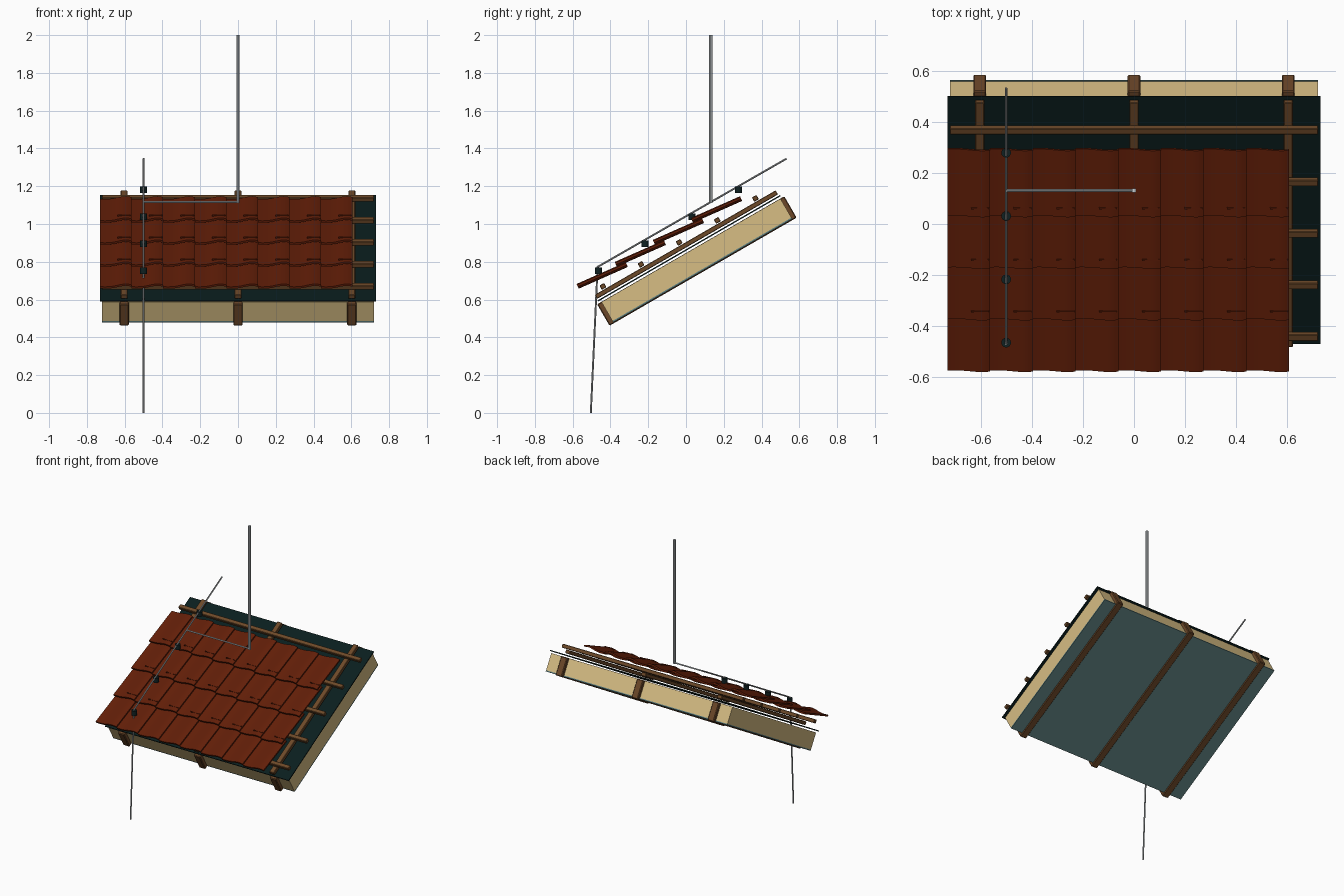
import bpy, bmesh, math
from mathutils import Matrix, Vector

if "Cube" in bpy.data.objects:
    bpy.data.objects.remove(bpy.data.objects["Cube"])


def material(name, rgb):
    m = bpy.data.materials.new(name)
    m.diffuse_color = (*rgb, 1)
    m.use_nodes = True
    m.node_tree.nodes["Principled BSDF"].inputs["Base Color"].default_value = m.diffuse_color
    return m


CLAY = material("red clay", (0.125, 0.0135, 0.0025))
WOOD = material("brown wood", (0.155, 0.068, 0.022))
RAFTER = material("dark brown wood", (0.15, 0.064, 0.022))
WOOL = material("tan insulation", (0.68, 0.51, 0.23))
MEMBRANE = material("dark teal membrane", (0.003, 0.013, 0.013))
LINING = material("grey teal lining", (0.115, 0.225, 0.225))
WIRE = material("grey wire", (0.40, 0.42, 0.43))
ROD = material("light grey metal", (0.58, 0.62, 0.64))
HOLDER = material("black plastic", (0.005, 0.015, 0.016))

SLOPE = Matrix.Rotation(math.radians(30), 4, 'X')  # roof plane frame


def finish(bm, name, mat, smooth=False):
    bmesh.ops.recalc_face_normals(bm, faces=bm.faces)
    me = bpy.data.meshes.new(name)
    bm.to_mesh(me)
    bm.free()
    me.materials.append(mat)
    ob = bpy.data.objects.new(name, me)
    bpy.context.collection.objects.link(ob)
    if smooth:
        bpy.context.view_layer.objects.active = ob
        ob.select_set(True)
        bpy.ops.object.shade_smooth_by_angle(angle=math.radians(40))
        ob.select_set(False)
    return ob


def add_box(bm, lo, hi, frame):
    lo, hi = Vector(lo), Vector(hi)
    size = Matrix.Diagonal((*(hi - lo), 1))
    bmesh.ops.create_cube(bm, size=1, matrix=frame @ Matrix.Translation((lo + hi) / 2) @ size)


def slab(name, lo, hi, mat, bevel=0.0):
    """Box given as x, distance up the slope, and height off the slope."""
    bm = bmesh.new()
    add_box(bm, lo, hi, SLOPE)
    if bevel:
        bmesh.ops.bevel(bm, geom=bm.edges[:], offset=bevel, segments=1, affect='EDGES')
    return finish(bm, name, mat)


def rod(name, a, b, r, mat, sides=8):
    a, b = Vector(a), Vector(b)
    d = b - a
    m = Matrix.Translation((a + b) / 2) @ d.to_track_quat('Z', 'Y').to_matrix().to_4x4()
    bm = bmesh.new()
    bmesh.ops.create_cone(bm, cap_ends=True, segments=sides, radius1=r, radius2=r,
                          depth=d.length, matrix=m)
    return finish(bm, name, mat, smooth=True)


# Layers of the roof, from the inside out
slab("lining", (-0.72, -0.094, 0.608), (0.72, 1.002, 0.616), LINING)
slab("insulation", (-0.72, -0.094, 0.616), (0.72, 1.0, 0.732), WOOL)
slab("membrane", (-0.73, -0.108, 0.743), (0.73, 1.008, 0.750), MEMBRANE)
for i, x in enumerate((-0.603, 0, 0.603)):
    slab(f"rafter_{i}", (x - 0.025, -0.12, 0.602), (x + 0.025, 1.024, 0.733), RAFTER, 0.005)
    slab(f"counter_batten_{i}", (x - 0.018, -0.105, 0.758), (x + 0.018, 1.0, 0.783), WOOD, 0.003)
for i in range(5):
    v = -0.046 + 0.233 * i
    slab(f"batten_{i}", (-0.72, v - 0.014, 0.787), (0.72, v + 0.014, 0.813), WOOD, 0.003)

# Tiles: pan rising to a roll that drops at the seam, pulled up the slope
PROFILE = [(0, -0.005), (0.15, -0.006), (0.3, -0.005), (0.42, -0.002), (0.52, 0.002),
           (0.62, 0.006), (0.72, 0.009), (0.82, 0.0105), (0.91, 0.009), (1.0, 0.005)]
COLS, X0, X1 = 8, -0.73, 0.607
PITCH = (X1 - X0) / COLS
LOW, HIGH = Vector((0, -0.575, 0.673)), Vector((0, -0.315, 0.788))
LENGTH = (HIGH - LOW).length
TILT = Matrix.Rotation(math.atan2(HIGH.z - LOW.z, HIGH.y - LOW.y), 4, 'X')
STEP = SLOPE @ Vector((0, 0.233, 0))
for row in range(4):
    bm = bmesh.new()
    frame = Matrix.Translation(LOW + STEP * row) @ TILT
    for c in range(COLS):
        x = X0 + c * PITCH
        outline = [(x + t * PITCH, h) for t, h in PROFILE]
        outline += [(px, h - 0.011) for px, h in reversed(outline)]
        face = bm.faces.new([bm.verts.new(frame @ Vector((px, 0, h))) for px, h in outline])
        new = bmesh.ops.extrude_face_region(bm, geom=[face])["geom"]
        shift = frame.to_3x3() @ Vector((0, LENGTH, 0))
        bmesh.ops.translate(bm, vec=shift, verts=[g for g in new if isinstance(g, bmesh.types.BMVert)])
        if row:  # head of the roll below just showing through
            add_box(bm, (x + 0.55 * PITCH, 0.034, 0.0), (x + 0.97 * PITCH, 0.040, 0.0115), frame)
    finish(bm, f"tile_course_{row}", CLAY, smooth=True)

# Conductor holders standing on the tile courses
for i in range(4):
    y, z = -0.464 + 0.2475 * i, 0.753 + 0.1427 * i
    rod(f"conductor_holder_{i}", (-0.5, y, z - 0.017), (-0.5, y, z + 0.017), 0.019, HOLDER, 16)

# Conductor up the roof, down lead, branch and mast
rod("roof_conductor", (-0.5, -0.468, 0.773), (-0.5, 0.532, 1.346), 0.005, WIRE)
rod("down_conductor", (-0.5, -0.504, 0), (-0.5, -0.468, 0.775), 0.005, WIRE)
rod("branch_conductor", (-0.5, 0.131, 1.117), (0, 0.131, 1.117), 0.005, ROD)
rod("lightning_mast", (0, 0.131, 1.112), (0, 0.131, 2.0), 0.009, ROD)
